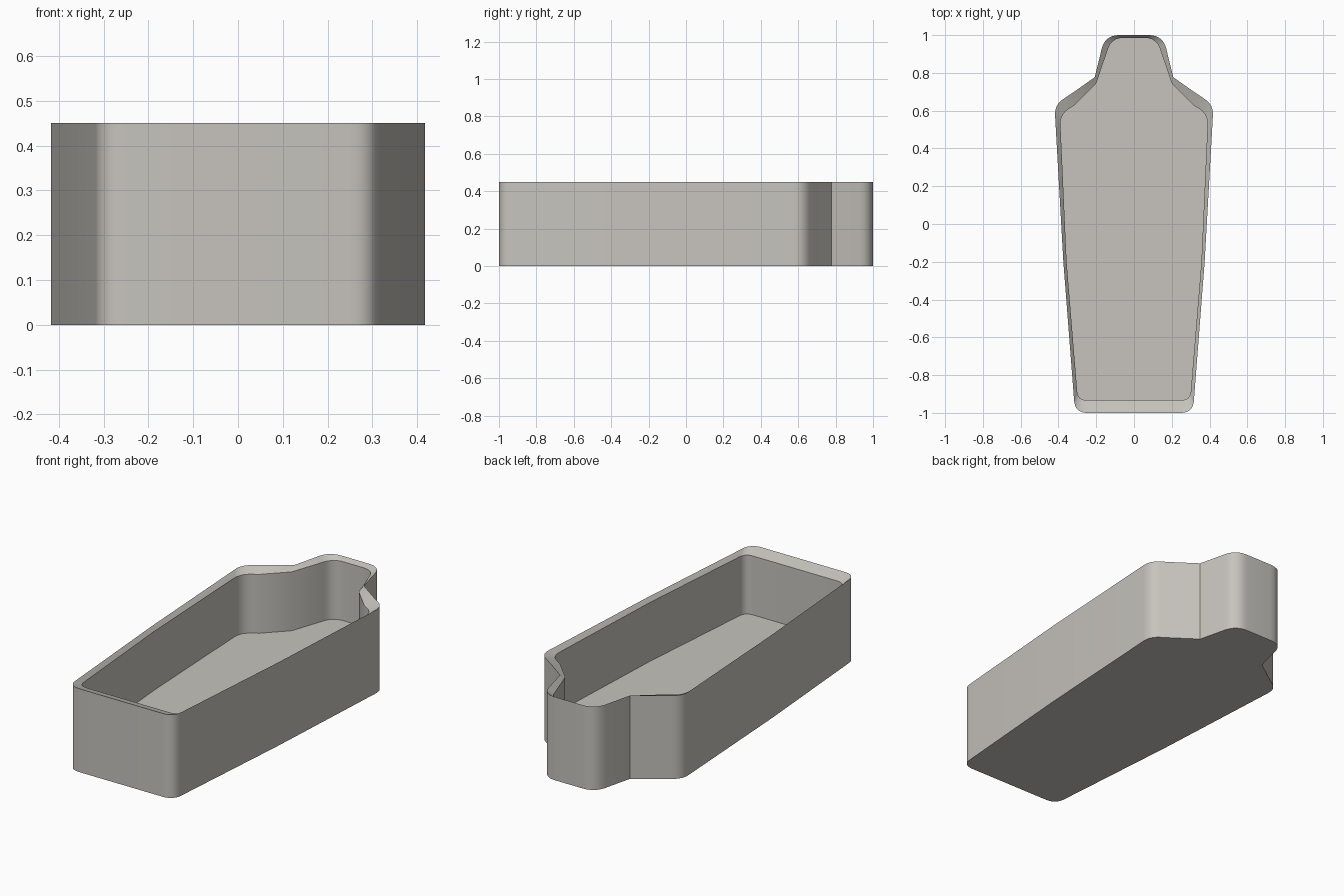
import bpy, bmesh
from mathutils import Vector

if "Cube" in bpy.data.objects:
    bpy.data.objects.remove(bpy.data.objects["Cube"])

HEIGHT, RIM_Z, FLOOR_Z = 0.45, 0.428, 0.11
SEG = 8

# Right-hand half outlines from foot to head: x, y, corner trim length
OUTER = [(0.312, -1.0, 0.065), (0.374, -0.2, 0), (0.421, 0.63, 0.055),
         (0.32, 0.698, 0), (0.208, 0.777, 0), (0.153, 1.0, 0.075)]
INNER = [(0.297, -0.932, 0.045), (0.357, -0.2, 0), (0.392, 0.583, 0.06),
         (0.315, 0.628, 0), (0.2, 0.745, 0), (0.118, 0.985, 0.06)]


def outline(half):
    """Mirror a half outline and round its corners."""
    ctrl = half + [(-x, y, d) for x, y, d in reversed(half)]
    pts = []
    for i, (x, y, d) in enumerate(ctrl):
        p = Vector((x, y))
        if d == 0:
            pts.append(p)
            continue
        prev = Vector(ctrl[i - 1][:2])
        nxt = Vector(ctrl[(i + 1) % len(ctrl)][:2])
        a = p + (prev - p).normalized() * d
        b = p + (nxt - p).normalized() * d
        for k in range(SEG + 1):
            t = k / SEG
            pts.append(a * (1 - t) ** 2 + p * 2 * t * (1 - t) + b * t * t)
    return pts


# Hollow tray: outer wall, inward sloping rim, inner wall and floor
bm = bmesh.new()
outer, inner = outline(OUTER), outline(INNER)
loops = [[bm.verts.new((p.x, p.y, z)) for p in pts]
         for pts, z in ((outer, 0), (outer, HEIGHT), (inner, RIM_Z), (inner, FLOOR_Z))]
n = len(outer)
for lo, hi in zip(loops, loops[1:]):
    for i in range(n):
        j = (i + 1) % n
        bm.faces.new((lo[i], lo[j], hi[j], hi[i]))
bm.faces.new(list(reversed(loops[0])))
bm.faces.new(loops[-1])
bmesh.ops.recalc_face_normals(bm, faces=bm.faces[:])

mesh = bpy.data.meshes.new("coffin_base")
bm.to_mesh(mesh)
bm.free()
obj = bpy.data.objects.new("coffin_base", mesh)
bpy.context.collection.objects.link(obj)

# Pale stone colour
stone = bpy.data.materials.new("pale_stone")
stone.diffuse_color = (0.57, 0.55, 0.51, 1)
stone.use_nodes = True
stone.node_tree.nodes["Principled BSDF"].inputs["Base Color"].default_value = stone.diffuse_color
mesh.materials.append(stone)

# Smooth rounded corners, crisp rim and neck edges
bpy.context.view_layer.objects.active = obj
obj.select_set(True)
bpy.ops.object.shade_smooth_by_angle(angle=0.5)
